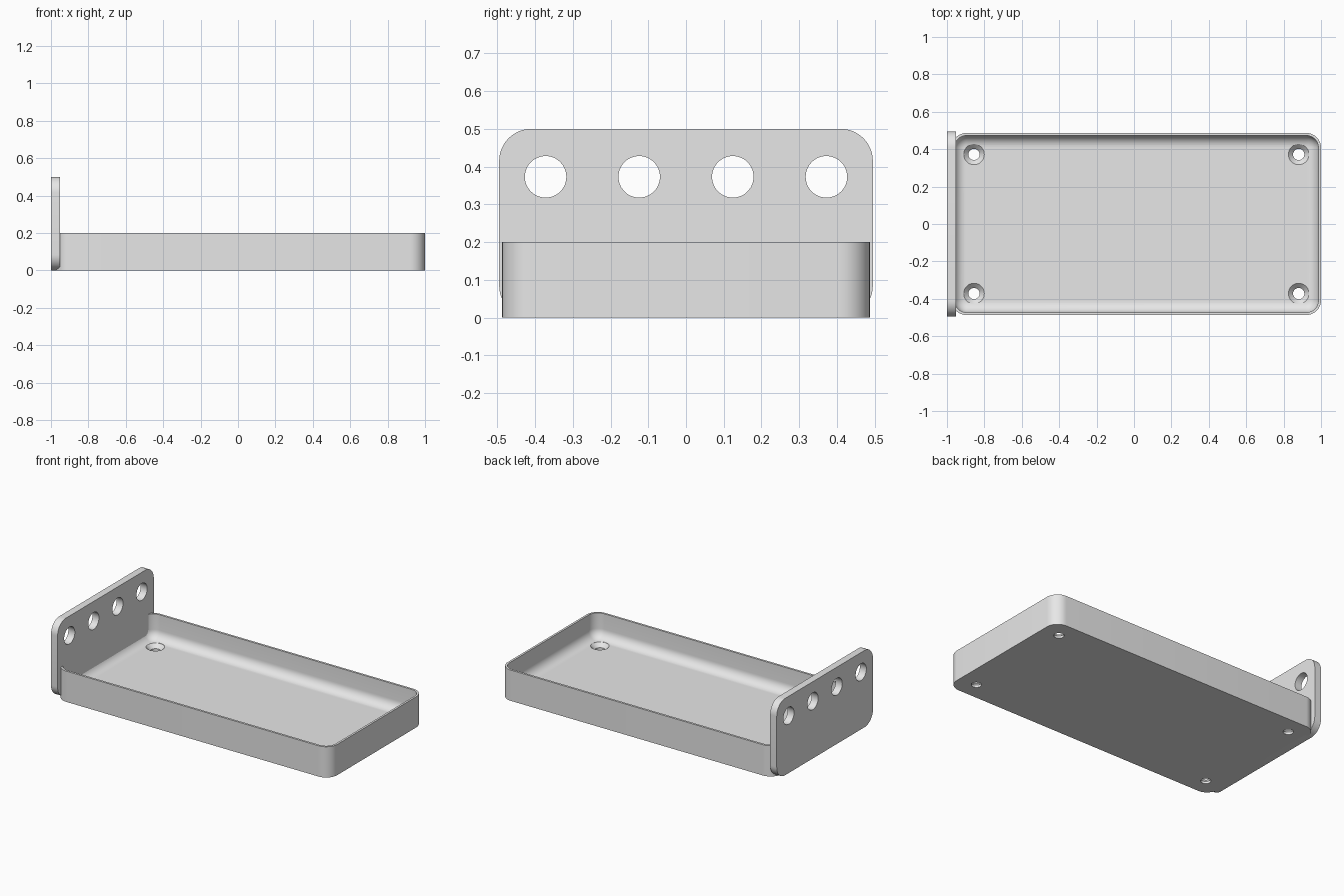
import bpy, bmesh, math
from mathutils import Matrix, Vector

if "Cube" in bpy.data.objects:
    bpy.data.objects.remove(bpy.data.objects["Cube"], do_unlink=True)

grey = bpy.data.materials.new("light grey")
grey.use_nodes = True
grey.diffuse_color = (0.8, 0.8, 0.8, 1)
grey.node_tree.nodes["Principled BSDF"].inputs["Base Color"].default_value = (0.8, 0.8, 0.8, 1)


def rounded_loop(width, height, radius, segments=12):
    """Corner-rounded rectangle, counter-clockwise."""
    points = []
    for corner, (sx, sy) in enumerate([(1, 1), (-1, 1), (-1, -1), (1, -1)]):
        for i in range(segments + 1):
            a = (corner + i / segments) * math.pi / 2
            points.append((sx * (width / 2 - radius) + radius * math.cos(a),
                           sy * (height / 2 - radius) + radius * math.sin(a)))
    return points


def round_loop(radius, sides=48):
    return [(radius * math.cos(i * math.tau / sides), radius * math.sin(i * math.tau / sides))
            for i in range(sides)]


def loft(name, layers, matrix):
    """Skin a stack of (outline, height) layers and cap both ends."""
    bm = bmesh.new()
    rings = [[bm.verts.new((x, y, z)) for x, y in outline] for outline, z in layers]
    for low, high in zip(rings, rings[1:]):
        for i in range(len(low)):
            j = (i + 1) % len(low)
            bm.faces.new((low[i], low[j], high[j], high[i]))
    bm.faces.new(rings[0][::-1])
    bm.faces.new(rings[-1])
    bmesh.ops.transform(bm, matrix=matrix, verts=bm.verts)
    bmesh.ops.recalc_face_normals(bm, faces=bm.faces)
    mesh = bpy.data.meshes.new(name)
    bm.to_mesh(mesh)
    bm.free()
    mesh.materials.append(grey)
    obj = bpy.data.objects.new(name, mesh)
    bpy.context.collection.objects.link(obj)
    return obj


def finish(obj, cutters):
    """Cut the holes, discard the cutters and smooth the curved faces."""
    bpy.ops.object.select_all(action='DESELECT')
    obj.select_set(True)
    bpy.context.view_layer.objects.active = obj
    for cutter in cutters:
        cutter.hide_render = True
        mod = obj.modifiers.new("hole", 'BOOLEAN')
        mod.operation = 'DIFFERENCE'
        mod.solver = 'EXACT'
        mod.object = cutter
        bpy.ops.object.modifier_apply(modifier=mod.name)
        bpy.data.objects.remove(cutter, do_unlink=True)
    bpy.ops.object.shade_smooth_by_angle(angle=math.radians(30))


# Tray: outer wall, thin rim, then the filleted inside down to the floor
LENGTH, WIDTH, HEIGHT, CORNER = 1.975, 0.974, 0.2, 0.08
WALL, FLOOR, FILLET = 0.014, 0.04, 0.06
CENTRE_X = 1 - LENGTH / 2


def tray_layer(inset, z):
    return rounded_loop(LENGTH - 2 * inset, WIDTH - 2 * inset, CORNER - inset), z


layers = [tray_layer(0, 0), tray_layer(0, HEIGHT), tray_layer(WALL, HEIGHT)]
for i in range(11):
    a = i / 10 * math.pi / 2
    layers.append(tray_layer(WALL + FILLET * (1 - math.cos(a)),
                             FLOOR + FILLET * (1 - math.sin(a))))
tray = loft("tray", layers, Matrix.Translation((CENTRE_X, 0, 0)))

# Countersunk screw holes in the tray corners
screw_holes = []
for sx in (-1, 1):
    for sy in (-1, 1):
        place = Matrix.Translation((CENTRE_X + sx * 0.868, sy * 0.372, 0))
        profile = [(0.03, -0.05), (0.03, 0.015), (0.055, FLOOR), (0.055, 0.15)]
        screw_holes.append(loft("screw_hole_cutter",
                                [(round_loop(r), z) for r, z in profile], place))
finish(tray, screw_holes)

# Upright end plate with a row of round holes, profile turned into the y-z plane
upright = Matrix(((0, 0, 1, 0), (1, 0, 0, 0), (0, 1, 0, 0), (0, 0, 0, 1)))
outline = rounded_loop(0.99, 0.5, 0.085)
plate = loft("end_plate", [(outline, -1), (outline, -0.953)],
             Matrix.Translation((0, 0, 0.25)) @ upright)
plate_holes = []
for i in range(4):
    place = Matrix.Translation((0, (i - 1.5) * 0.248, 0.373)) @ upright
    plate_holes.append(loft("plate_hole_cutter",
                            [(round_loop(0.055), -1.1), (round_loop(0.055), -0.85)], place))
finish(plate, plate_holes)
